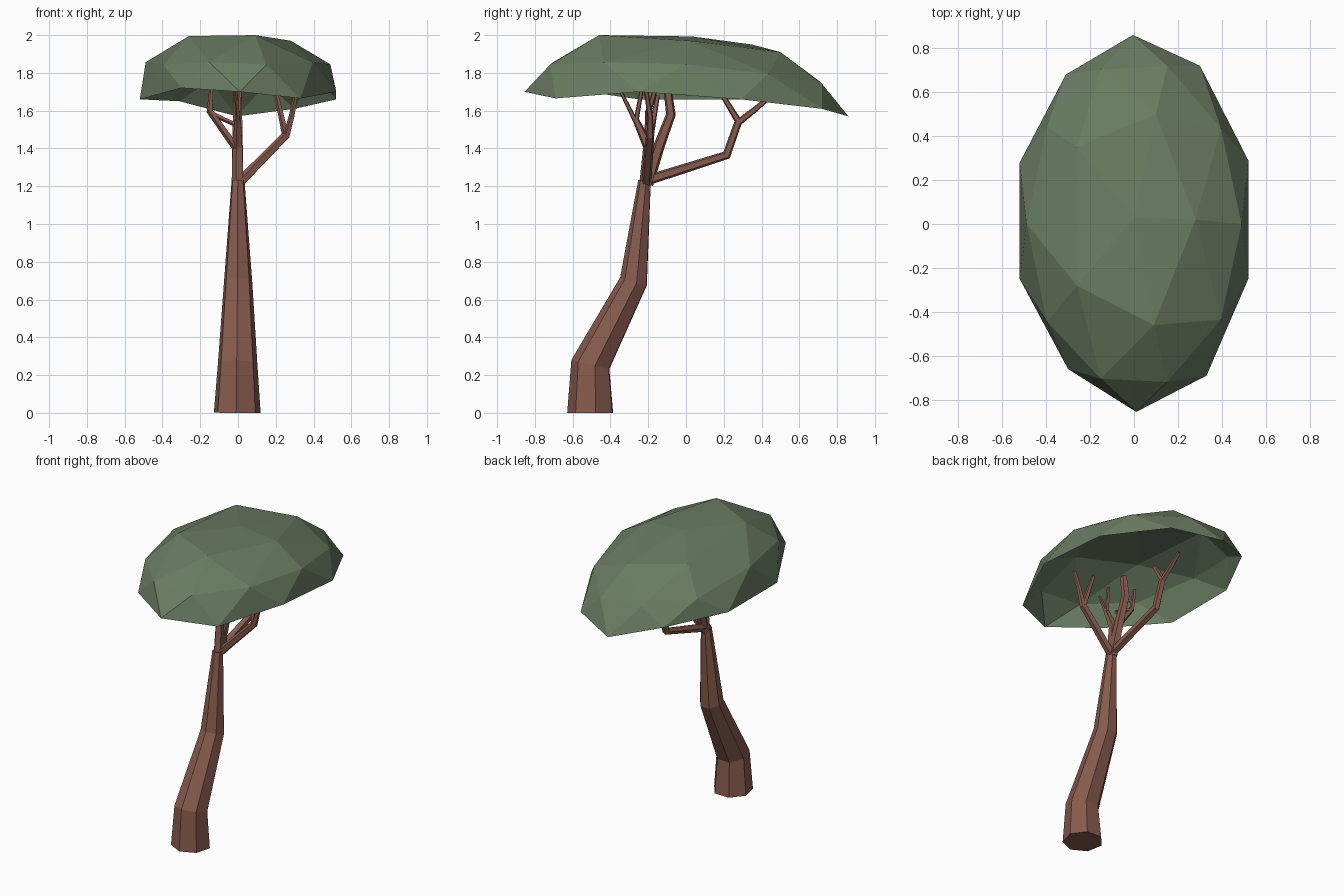
import bpy, bmesh, math
from mathutils import Vector


def material(name, color):
    m = bpy.data.materials.new(name)
    m.diffuse_color = (*color, 1)
    return m


BARK = material("bark", (0.24, 0.105, 0.075))
LEAF = material("leaf", (0.14, 0.20, 0.12))


def finish(name, bm, mat):
    me = bpy.data.meshes.new(name)
    bm.to_mesh(me)
    bm.free()
    me.materials.append(mat)
    ob = bpy.data.objects.new(name, me)
    bpy.context.collection.objects.link(ob)
    return ob


def limb(name, points, sides=5, start=180):
    """Tapered faceted tube through (x, y, z, radius) points."""
    bm = bmesh.new()
    pos = [Vector(p[:3]) for p in points]
    rings = []
    for i, p in enumerate(pos):
        t = Vector()
        if i > 0:
            t += (p - pos[i - 1]).normalized()
        if i < len(pos) - 1:
            t += (pos[i + 1] - p).normalized()
        t.normalize()
        u = (Vector((1, 0, 0)) - t * t.x).normalized()
        v = t.cross(u)
        r = points[i][3]
        ring = []
        for k in range(sides):
            a = math.radians(start) + 2 * math.pi * k / sides
            ring.append(bm.verts.new(p + r * (u * math.cos(a) + v * math.sin(a))))
        rings.append(ring)
    for lo, hi in zip(rings, rings[1:]):
        for k in range(sides):
            n = (k + 1) % sides
            bm.faces.new((lo[k], lo[n], hi[n], hi[k]))
    bm.faces.new(rings[0][::-1])
    bm.faces.new(rings[-1])
    return finish(name, bm, BARK)


# Trunk, seven sided with two bends
limb("trunk", [(-0.005, -0.502, 0, 0.127), (-0.003, -0.502, 0.255, 0.108),
               (0, -0.275, 0.695, 0.077), (0, -0.218, 1.23, 0.035)], 7, -92)

# Main boughs, each ending in a fork of two twigs
limb("leader_bough", [(0, -0.205, 1.21, 0.033), (0, -0.14, 1.42, 0.031),
                      (0, -0.08, 1.58, 0.027), (0, -0.10, 1.73, 0.022)])
limb("back_bough", [(0, -0.21, 1.23, 0.029), (0, 0.215, 1.365, 0.025),
                    (0, 0.28, 1.55, 0.021)])
limb("back_twig_inner", [(0, 0.28, 1.54, 0.019), (0, 0.20, 1.67, 0.014)])
limb("back_twig_outer", [(0, 0.28, 1.54, 0.019), (0, 0.37, 1.61, 0.016),
                         (0, 0.44, 1.67, 0.012)])
limb("right_bough", [(0.01, -0.21, 1.22, 0.028), (0.255, -0.19, 1.47, 0.023)])
limb("right_twig_inner", [(0.255, -0.19, 1.46, 0.02), (0.205, -0.15, 1.68, 0.012)])
limb("right_twig_outer", [(0.255, -0.19, 1.46, 0.02), (0.285, -0.19, 1.57, 0.016),
                          (0.31, -0.21, 1.70, 0.012)])
limb("front_bough", [(0, -0.215, 1.21, 0.034), (0, -0.20, 1.41, 0.029),
                     (0, -0.265, 1.55, 0.018)])
limb("front_twig_outer", [(0, -0.265, 1.54, 0.014), (-0.01, -0.345, 1.70, 0.009)])
limb("front_twig_inner", [(0, -0.265, 1.54, 0.014), (0.01, -0.235, 1.71, 0.011)])
limb("left_bough", [(0, -0.20, 1.39, 0.022), (-0.15, -0.20, 1.60, 0.018)])
limb("left_twig_outer", [(-0.15, -0.20, 1.59, 0.016), (-0.14, -0.16, 1.72, 0.012)])
limb("left_twig_inner", [(-0.15, -0.20, 1.59, 0.015), (-0.02, -0.20, 1.53, 0.012)])

# Canopy, open upper half of a faceted ball, stretched and drooping to the back
RIM = [(0.52, 0.29, 1.66), (0.30, 0.72, 1.61), (-0.005, 0.86, 1.57),
       (-0.31, 0.68, 1.65), (-0.52, 0.28, 1.66), (-0.52, -0.25, 1.66),
       (-0.30, -0.66, 1.72), (0.01, -0.855, 1.70), (0.33, -0.69, 1.665),
       (0.52, -0.25, 1.70)]
CROWN = [(0.28, 0.02, 1.97), (0.10, 0.50, 1.91), (-0.26, 0.35, 1.95),
         (-0.26, -0.28, 1.995), (0.09, -0.46, 2.0)]
bm = bmesh.new()
bmesh.ops.create_icosphere(bm, subdivisions=2, radius=1)
bmesh.ops.delete(bm, geom=[v for v in bm.verts if v.co.z < -0.05], context='VERTS')
for v in bm.verts:
    x, y, n = v.co
    angle = math.degrees(math.atan2(y, x)) % 360
    if n < 0.05:
        v.co = RIM[round((angle - 18) / 36) % 10]
    elif 0.8 < n < 0.95:
        v.co = CROWN[round(angle / 72) % 5]
    elif n > 0.95:
        v.co = (0, 0.03, 1.993)
    else:
        # shoulder ring between rim and crown
        s = 1.05 if n > 0.5 else 1.0
        x, y = 0.547 * x * s, 0.845 * y * min(s, 1.03)
        v.co = (x, y, 1.825 - 0.07 * y - 0.06 * y * y + 0.15 * (n - 0.447)
                + 0.02 * (abs(y) < 0.1))
finish("canopy", bm, LEAF)
